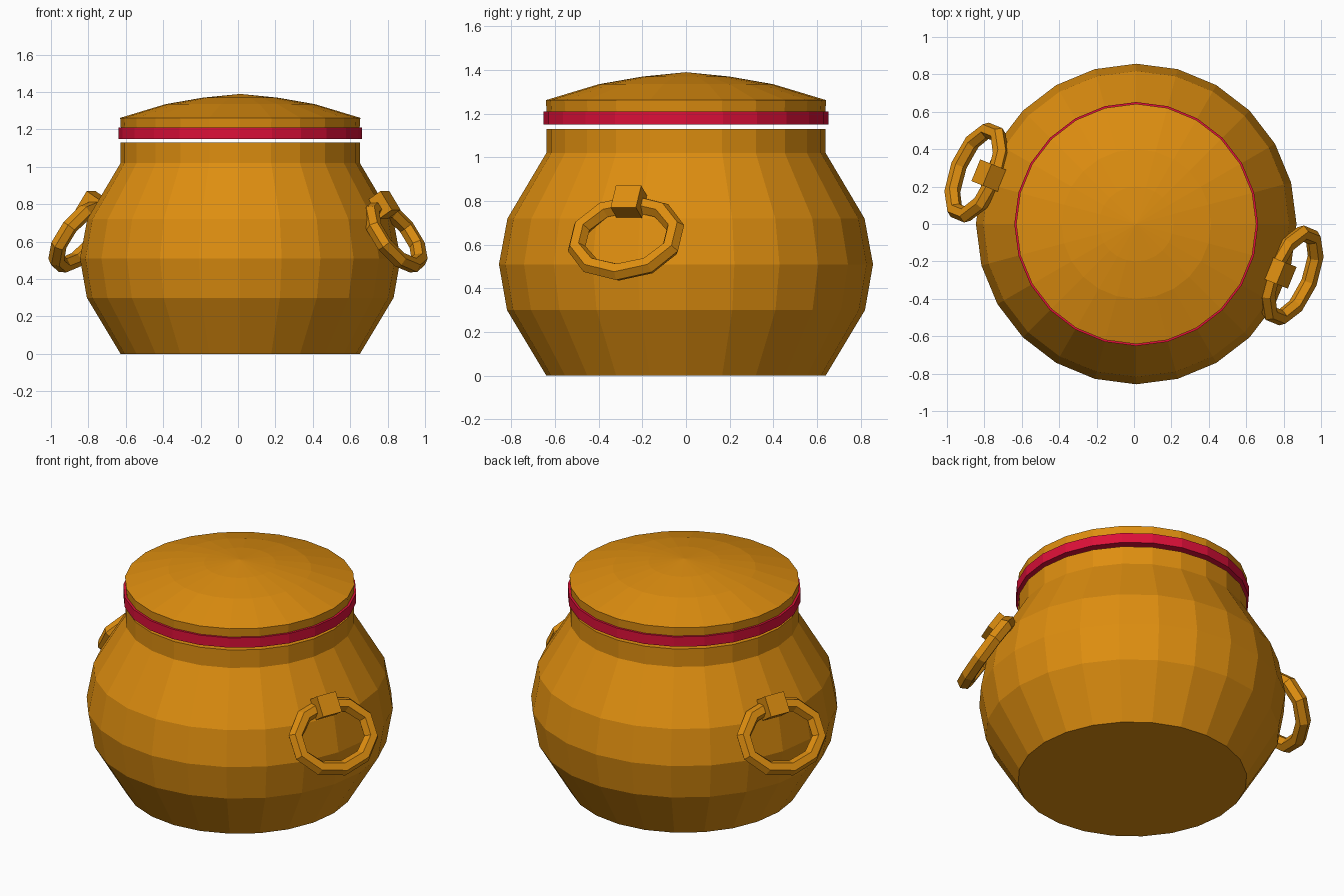
import bpy, bmesh, math
from mathutils import Vector, Matrix

if "Cube" in bpy.data.objects:
    bpy.data.objects.remove(bpy.data.objects["Cube"])

CX = 0.012   # pot axis
SIDES = 24


def material(name, rgb):
    m = bpy.data.materials.new(name)
    m.diffuse_color = (*rgb, 1)
    m.use_nodes = True
    m.node_tree.nodes["Principled BSDF"].inputs["Base Color"].default_value = m.diffuse_color
    return m


clay = material("golden clay", (0.73, 0.27, 0.005))
red = material("red band", (0.72, 0.005, 0.04))


def finish(name, bm, mat):
    bmesh.ops.recalc_face_normals(bm, faces=bm.faces)
    me = bpy.data.meshes.new(name)
    bm.to_mesh(me)
    bm.free()
    me.materials.append(mat)
    ob = bpy.data.objects.new(name, me)
    bpy.context.collection.objects.link(ob)
    return ob


def lathe(name, profile, mat):
    """Closed faceted solid from (radius, height) pairs; radius 0 makes a tip."""
    bm = bmesh.new()
    rings = []
    for r, z in profile:
        if r == 0:
            rings.append([bm.verts.new((CX, 0, z))] * SIDES)
        else:
            rings.append([bm.verts.new((CX + r * math.cos(t), r * math.sin(t), z))
                          for t in (2 * math.pi * i / SIDES for i in range(SIDES))])
    for a, b in zip(rings, rings[1:]):
        for i in range(SIDES):
            j = (i + 1) % SIDES
            quad = [a[i], a[j], b[j], b[i]]
            bm.faces.new(list(dict.fromkeys(quad)))
    bm.faces.new(rings[0])
    if profile[-1][0] > 0:
        bm.faces.new(rings[-1])
    return finish(name, bm, mat)


# Pot, band and lid
lathe("pot_body", [(0.64, 0), (0.82, 0.30), (0.857, 0.51), (0.818, 0.72),
                   (0.64, 1.02), (0.64, 1.13)], clay)
lathe("lid_band", [(0.652, 1.15), (0.652, 1.21)], red)
lathe("lid", [(0.638, 1.20), (0.642, 1.262), (0.40, 1.335), (0.20, 1.37), (0, 1.39)], clay)

# Handle frame: tangent, sloping up-and-inwards, outward normal
ANG, TILT = math.radians(-22), math.radians(33)
outward = Vector((math.cos(ANG), math.sin(ANG), 0))
tangent = Vector((-math.sin(ANG), math.cos(ANG), 0))
up = Vector((0, 0, 1)) * math.cos(TILT) - outward * math.sin(TILT)
normal = tangent.cross(up)


def frame(origin):
    return Matrix.Translation(origin) @ Matrix((tangent, up, normal)).transposed().to_4x4()


def ring_handle(name, spin):
    bm = bmesh.new()
    n, k, tube = 10, 6, 0.043
    rows = []
    for i in range(n):
        t = 2 * math.pi * (i + 0.5) / n
        c, s = math.cos(t), math.sin(t)
        row = []
        for j in range(k):
            p = 2 * math.pi * j / k
            d = tube * math.cos(p)
            row.append(bm.verts.new(((0.243 + d) * c, (0.186 + d) * s, tube * math.sin(p))))
        rows.append(row)
    for i in range(n):
        a, b = rows[i], rows[(i + 1) % n]
        for j in range(k):
            m = (j + 1) % k
            bm.faces.new((a[j], b[j], b[m], a[m]))
    bm.transform(spin @ frame(Vector((0.842, -0.275, 0.63))))
    finish(name, bm, clay)


def clip(name, spin):
    bm = bmesh.new()
    bmesh.ops.create_cube(bm, size=1, matrix=Matrix.Diagonal((0.125, 0.12, 0.13, 1)))
    bm.transform(spin @ frame(Vector((0.765, -0.255, 0.785))))
    finish(name, bm, clay)


# Two handles, opposite each other
for side, turn in (("right", 0), ("left", math.pi)):
    spin = Matrix.Rotation(turn, 4, "Z")
    ring_handle(side + "_ring_handle", spin)
    clip(side + "_handle_clip", spin)
